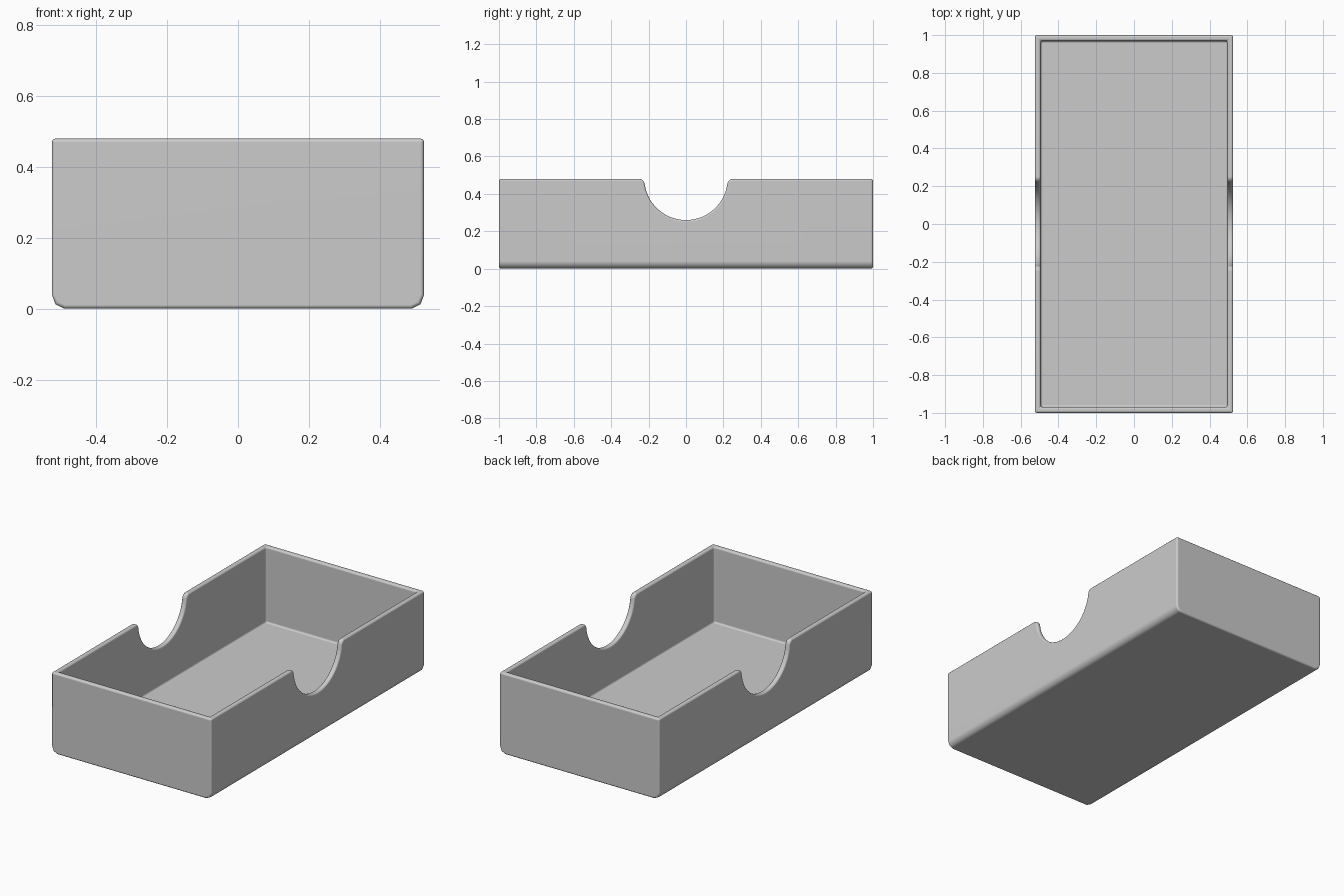
import bpy, bmesh
from math import cos, sin, pi, acos

if "Cube" in bpy.data.objects:
    bpy.data.objects.remove(bpy.data.objects["Cube"])

WIDTH, LENGTH, HEIGHT = 1.05, 2.0, 0.48
WALL, FLOOR, ROUND = 0.031, 0.03, 0.011
NOTCH_R, LIP_R, NOTCH_Z = 0.223, 0.03, 0.483


def prism(name, profile, place, half):
    """Extrude a closed 2D profile from -half to +half; place maps (u, v, depth) to xyz."""
    bm = bmesh.new()
    ends = [[bm.verts.new(place(u, v, d)) for u, v in profile] for d in (-half, half)]
    for ring in ends:
        bm.faces.new(ring)
    n = len(profile)
    for i in range(n):
        j = (i + 1) % n
        bm.faces.new((ends[0][i], ends[0][j], ends[1][j], ends[1][i]))
    bmesh.ops.recalc_face_normals(bm, faces=bm.faces)
    mesh = bpy.data.meshes.new(name)
    bm.to_mesh(mesh)
    bm.free()
    obj = bpy.data.objects.new(name, mesh)
    bpy.context.collection.objects.link(obj)
    return obj


def along_y(u, v, d):
    return (u, d, v)


def along_x(u, v, d):
    return (d, u, v)


def mirrored(half_profile):
    return half_profile + [(-u, v) for u, v in reversed(half_profile)]


# Outer block, with its long lower edges eased
w = WIDTH / 2
tray = prism("tray", mirrored([(w - 0.035, 0), (w - 0.01, 0.013), (w, 0.04), (w, HEIGHT)]),
             along_y, LENGTH / 2)

# Cavity
cavity = prism("cavity_cutter", mirrored([(w - WALL, FLOOR), (w - WALL, 1)]),
               along_y, LENGTH / 2 - WALL)

# Finger notches: a round scoop that flows into rounded lips
lip_z = HEIGHT - LIP_R
turn = acos((NOTCH_Z - lip_z) / (NOTCH_R + LIP_R))
lip_y = (NOTCH_R + LIP_R) * sin(turn)
steps = 14
scoop = [(NOTCH_R * sin(turn * i / steps), NOTCH_Z - NOTCH_R * cos(turn * i / steps))
         for i in range(1, steps + 1)]
lip = [(lip_y - LIP_R * sin(turn * (1 - i / 6)), lip_z + LIP_R * cos(turn * (1 - i / 6)))
       for i in range(1, 7)]
half_notch = scoop + lip + [(lip_y, 1)]
notch = prism("notch_cutter", [(0, NOTCH_Z - NOTCH_R)] + mirrored(half_notch), along_x, 1)

# Cut, then round every edge
for cutter in (cavity, notch):
    cutter.hide_render = True
    cut = tray.modifiers.new(cutter.name, 'BOOLEAN')
    cut.operation = 'DIFFERENCE'
    cut.solver = 'EXACT'
    cut.object = cutter
bevel = tray.modifiers.new("rounded_edges", 'BEVEL')
bevel.width = ROUND
bevel.segments = 3
bevel.limit_method = 'ANGLE'
bevel.angle_limit = pi / 3.6
bevel.use_clamp_overlap = False

depsgraph = bpy.context.evaluated_depsgraph_get()
shaped = bpy.data.meshes.new_from_object(tray.evaluated_get(depsgraph))
tray.modifiers.clear()
tray.data = shaped
for cutter in (cavity, notch):
    bpy.data.objects.remove(cutter)

# Plain grey finish
grey = bpy.data.materials.new("grey")
grey.use_nodes = True
colour = (0.6, 0.6, 0.6, 1)
grey.diffuse_color = colour
grey.node_tree.nodes["Principled BSDF"].inputs["Base Color"].default_value = colour
tray.data.materials.clear()
tray.data.materials.append(grey)

# Smooth rounding with flat panels
bpy.ops.object.select_all(action='DESELECT')
tray.select_set(True)
bpy.context.view_layer.objects.active = tray
bpy.ops.object.shade_smooth_by_angle(angle=pi / 4)
weighted = tray.modifiers.new("flat_panels", 'WEIGHTED_NORMAL')
weighted.keep_sharp = True
